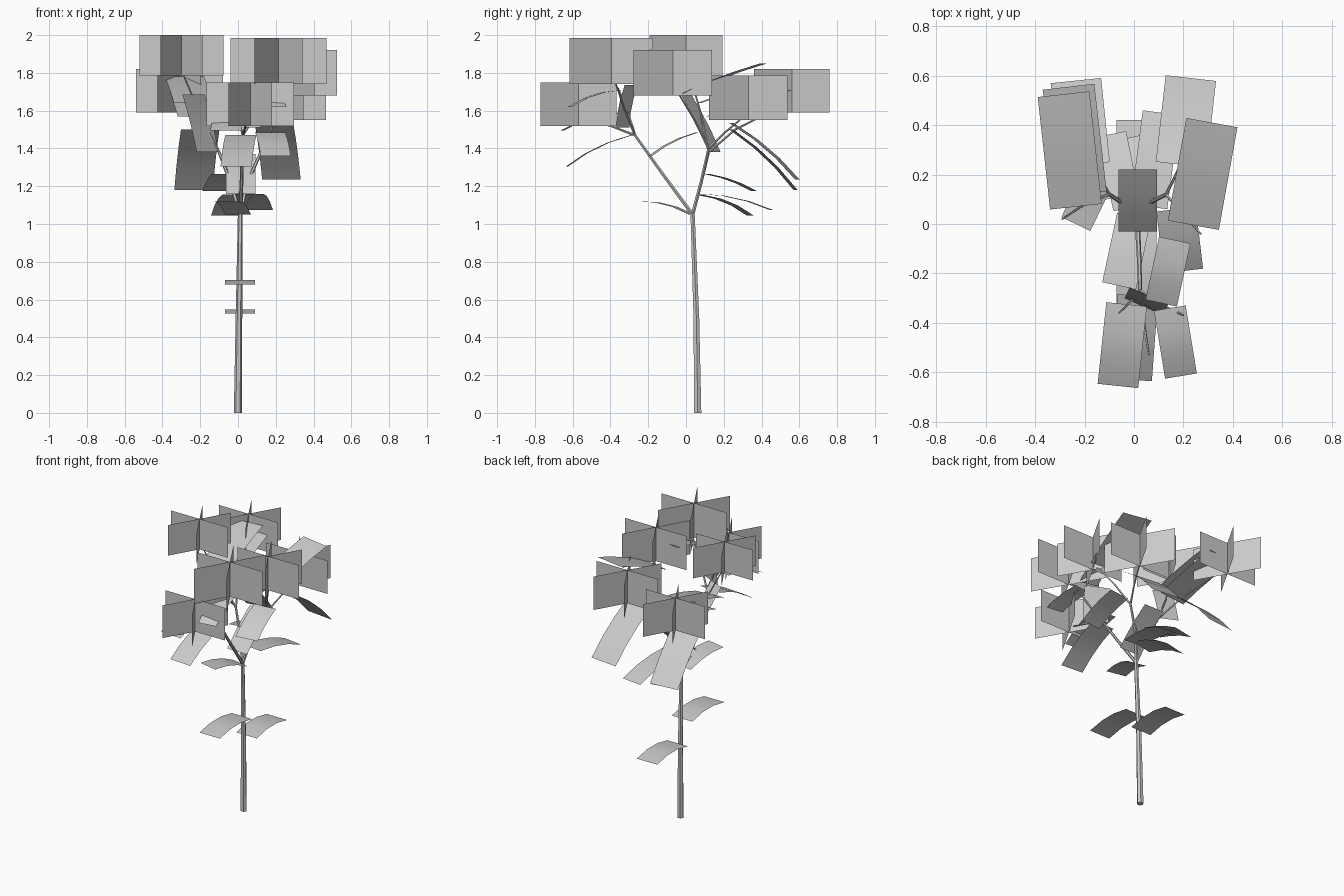
import bpy, bmesh, math
from mathutils import Vector

cube = bpy.data.objects.get("Cube")
if cube:
    bpy.data.objects.remove(cube, do_unlink=True)

mat = bpy.data.materials.new("plain grey")
mat.use_nodes = True
GREY = (0.6, 0.6, 0.6, 1.0)
mat.diffuse_color = GREY
mat.node_tree.nodes["Principled BSDF"].inputs["Base Color"].default_value = GREY


def finish(bm, name, smooth=False):
    mesh = bpy.data.meshes.new(name)
    bm.to_mesh(mesh)
    bm.free()
    mesh.materials.append(mat)
    for p in mesh.polygons:
        p.use_smooth = smooth
    obj = bpy.data.objects.new(name, mesh)
    bpy.context.collection.objects.link(obj)


def tube(name, path, r0, r1, sides=6):
    """Tapered tube along a path of points."""
    bm = bmesh.new()
    pts = [Vector(p) for p in path]
    rings = []
    for i, p in enumerate(pts):
        d = (pts[min(i + 1, len(pts) - 1)] - pts[max(i - 1, 0)]).normalized()
        u = (Vector((1, 0, 0)) - d * d.x).normalized()
        v = d.cross(u)
        r = r0 + (r1 - r0) * i / (len(pts) - 1)
        angs = [2 * math.pi * k / sides for k in range(sides)]
        rings.append([bm.verts.new(p + r * (u * math.cos(a) + v * math.sin(a))) for a in angs])
    for a, b in zip(rings, rings[1:]):
        for k in range(sides):
            j = (k + 1) % sides
            bm.faces.new((a[k], a[j], b[j], b[k]))
    bm.faces.new(rings[0][::-1])
    bm.faces.new(rings[-1])
    finish(bm, name, True)
    bpy.context.view_layer.objects.active = bpy.data.objects[name]
    bpy.ops.object.select_all(action='DESELECT')
    bpy.data.objects[name].select_set(True)
    bpy.ops.object.shade_smooth_by_angle(angle=math.radians(40))


def leaf(name, base, tip, width, arch=0.025, segs=3):
    """Arched rectangular blade running from base to tip."""
    bm = bmesh.new()
    base, tip = Vector(base), Vector(tip)
    d = tip - base
    side = Vector((-d.y, d.x, 0)).normalized()
    up = d.cross(side).normalized()
    if up.z < 0:
        up = -up
    rows = []
    for i in range(segs + 1):
        t = i / segs
        c = base + d * t + up * arch * 4 * t * (1 - t)
        rows.append([bm.verts.new(c + side * s * width / 2) for s in (-1, 1)])
    for a, b in zip(rows, rows[1:]):
        bm.faces.new((a[0], b[0], b[1], a[1]))
    bmesh.ops.recalc_face_normals(bm, faces=bm.faces)
    if sum(f.normal.z for f in bm.faces) < 0:
        bmesh.ops.reverse_faces(bm, faces=bm.faces)
    finish(bm, name, True)


def flower(name, x, y, z0, z1, width):
    """Three upright cards crossing at sixty degrees."""
    bm = bmesh.new()
    for k in range(3):
        a = math.pi * k / 3
        dx, dy = math.cos(a) * width / 2, math.sin(a) * width / 2
        bm.faces.new([bm.verts.new(p) for p in (
            (x - dx, y - dy, z0), (x + dx, y + dy, z0),
            (x + dx, y + dy, z1), (x - dx, y - dy, z1))])
    finish(bm, name)


# Main stem
tube("stem", [(0, .062, 0), (.005, .055, .5), (.012, .035, 1.05)], .022, .013)

# Branches: one forward, two back
fork = (.012, .035, 1.05)
front_fork, left_fork, right_fork = (.025, -.27, 1.47), (.13, .12, 1.40), (-.10, .12, 1.38)
tube("front_branch", [fork, (.02, -.12, 1.26), front_fork], .011, .008)
tube("left_branch", [fork, (.05, .08, 1.22), left_fork], .011, .008)
tube("right_branch", [fork, (-.04, .08, 1.22), right_fork], .011, .008)

# Twigs reaching the flower heads
twigs = [
    (front_fork, (.12, -.33, 1.62), (.20, -.37, 1.74)),
    (front_fork, (.04, -.40, 1.52), (.06, -.53, 1.55)),
    (front_fork, (-.01, -.31, 1.60), (-.06, -.36, 1.72)),
    (left_fork, (.20, .04, 1.56), (.27, -.04, 1.69)),
    (left_fork, (.17, .20, 1.48), (.22, .32, 1.58)),
    (right_fork, (-.20, .08, 1.58), (-.29, .02, 1.79)),
    (right_fork, (-.18, .26, 1.50), (-.29, .50, 1.62)),
]
for i, path in enumerate(twigs):
    tube("twig_%d" % (i + 1), path, .007, .004, 5)

# Flower heads: x, y, bottom, top, width
heads = [
    (-.30, 0.0, 1.785, 2.0, .445), (.214, -.395, 1.74, 1.985, .51),
    (.285, -.07, 1.68, 1.92, .48), (.065, -.57, 1.52, 1.75, .465),
    (-.31, .56, 1.59, 1.82, .46), (.227, .33, 1.55, 1.785, .48),
]
for i, h in enumerate(heads):
    flower("flower_head_%d" % (i + 1), *h)

# Low leaves on the stem
leaf("stem_leaf_front", (.01, .03, .68), (.01, -.33, .68), .16)
leaf("stem_leaf_back", (.01, .08, .525), (.01, .42, .525), .16)

# Leaves around the fork
leaf("fork_leaf_front", (0, .03, 1.05), (-.06, -.25, 1.12), .14, .02)
leaf("fork_leaf_back", (0, .07, 1.155), (-.06, .34, 1.045), .17, .02)
leaf("fork_leaf_back_left", (.06, .07, 1.16), (.11, .45, 1.075), .15, .02)
leaf("fork_leaf_back_right", (-.06, .11, 1.265), (-.11, .36, 1.175), .16, .012)
leaf("fork_leaf_centre", (.015, .22, 1.37), (.015, -.03, 1.16), .155, .01)

# Leaves on the front branch
leaf("front_leaf_right", (-.03, -.325, 1.59), (-.065, -.655, 1.495), .165)
leaf("front_leaf_low", (.015, -.29, 1.47), (-.01, -.63, 1.305), .165, .02)
leaf("front_leaf_left", (.145, -.34, 1.71), (.19, -.615, 1.62), .13, .02)
leaf("front_leaf_upright", (.06, -.29, 1.735), (.04, -.335, 1.51), .17, .01)

# Leaves on the left branch
leaf("left_leaf_upper", (.165, -.065, 1.83), (.11, -.32, 1.75), .13, .02)
leaf("left_leaf_lower", (.17, .06, 1.485), (.20, -.19, 1.36), .16, .015)
leaf("left_leaf_rising", (.24, -.005, 1.69), (.315, .41, 1.85), .21, .01)
leaf("left_leaf_drooping", (.19, .24, 1.535), (.23, .59, 1.235), .205, .02)

# Leaves on the right branch
leaf("right_leaf_steep", (-.235, 0.0, 1.685), (-.16, .155, 1.38), .13, .008)
leaf("right_leaf_rising", (-.235, .07, 1.64), (-.285, .525, 1.78), .21, .01)
leaf("right_leaf_middle", (-.215, .12, 1.57), (-.265, .555, 1.71), .21, .01)
leaf("right_leaf_drooping", (-.20, .24, 1.50), (-.235, .58, 1.18), .205, .02)
